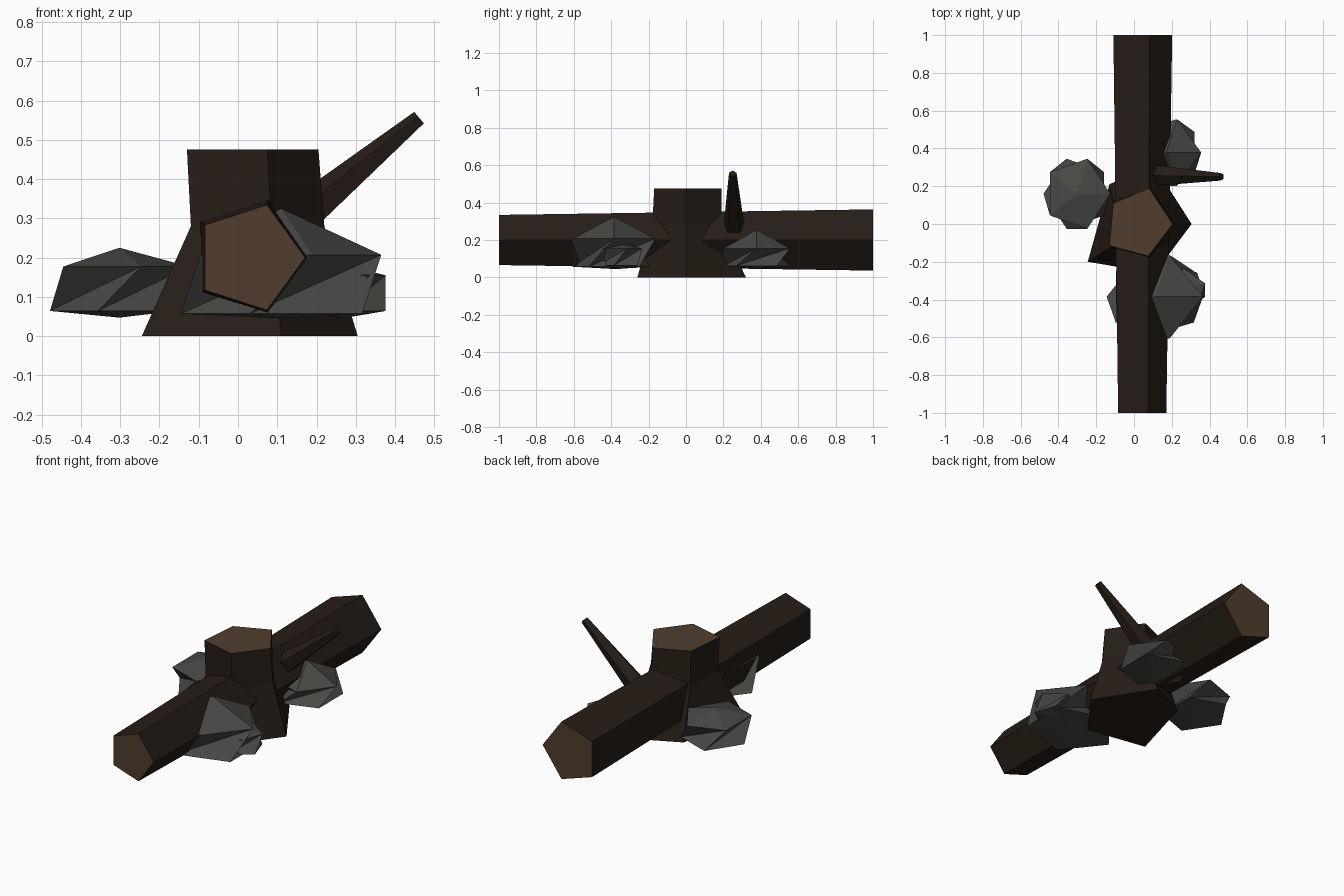
import bpy, bmesh
from math import cos, sin, pi
from mathutils import Vector

if "Cube" in bpy.data.objects:
    bpy.data.objects.remove(bpy.data.objects["Cube"])


def material(name, rgb):
    m = bpy.data.materials.new(name)
    m.diffuse_color = (*rgb, 1)
    m.use_nodes = True
    m.node_tree.nodes["Principled BSDF"].inputs["Base Color"].default_value = m.diffuse_color
    return m


BARK = material("bark", (0.019, 0.012, 0.008))
WOOD = material("cut_wood", (0.080, 0.048, 0.027))
STONE = material("stone", (0.065, 0.065, 0.060))


def loft(name, rings, mats, cap_mats=(0, 0), poles=None):
    """Skin equal-length rings; close with flat caps, or with fans to two poles.
    Antiprism rings (poles given) are joined by triangles."""
    bm = bmesh.new()
    vr = [[bm.verts.new(p) for p in r] for r in rings]
    n = len(vr[0])
    for a, b in zip(vr, vr[1:]):
        for i in range(n):
            j = (i + 1) % n
            if poles:
                bm.faces.new((a[i], a[j], b[j]))
                bm.faces.new((a[i], b[j], b[i]))
            else:
                bm.faces.new((a[i], a[j], b[j], b[i]))
    for k, ring in enumerate((vr[0], vr[-1])):
        if poles:
            tip = bm.verts.new(poles[k])
            for i in range(n):
                bm.faces.new((ring[i], ring[(i + 1) % n], tip))
        else:
            bm.faces.new(ring).material_index = cap_mats[k]
    bmesh.ops.recalc_face_normals(bm, faces=bm.faces)
    me = bpy.data.meshes.new(name)
    bm.to_mesh(me)
    bm.free()
    for m in mats:
        me.materials.append(m)
    ob = bpy.data.objects.new(name, me)
    bpy.context.collection.objects.link(ob)
    return ob


def ring(c, u, v, ru, rv=None, turn=0.0):
    """Five points around c in the plane of u and v."""
    rv = rv or ru
    return [Vector(c) + Vector(u) * ru * cos(turn + k * 2 * pi / 5)
            + Vector(v) * rv * sin(turn + k * 2 * pi / 5) for k in range(5)]


X, Y, Z = (1, 0, 0), (0, 1, 0), (0, 0, 1)

# fallen log, slightly thicker at the back
loft("log", [ring((0.03, -1, 0.2), X, Z, 0.141), ring((0.03, 1, 0.2), X, Z, 0.172)],
     [BARK, WOOD], (1, 1))

# stump with a flared, uneven foot
stump = [
    (0.0, [(0.305, 0), (0.10, 0.32), (-0.13, 0.21), (-0.245, -0.20), (0.11, -0.26)]),
    (0.28, [(0.22, 0), (0.085, 0.19), (-0.11, 0.12), (-0.12, -0.12), (0.085, -0.18)]),
    (0.475, [(0.205, 0), (0.08, 0.19), (-0.11, 0.11), (-0.13, -0.115), (0.075, -0.17)]),
]
loft("stump", [[(x, y, z) for x, y in pts] for z, pts in stump], [BARK, WOOD], (0, 1))

# broken branch rising from the log
start, end = Vector((0.10, 0.257, 0.25)), Vector((0.4625, 0.25, 0.555))
axis = (end - start).normalized()
side = Vector(Y)
up = axis.cross(side).normalized()
loft("branch", [ring(start, up, side, 0.060), ring(end, up, side, 0.021)], [BARK])


# stones: squashed icosahedra with flattened undersides
def stone(name, x, y, rx, ry, bottom, low, high, top, turn=0.0):
    loft(name,
         [ring((x, y, low), X, Y, rx, ry, turn - pi / 5), ring((x, y, high), X, Y, rx, ry, turn)],
         [STONE], poles=((x, y, bottom), (x, y, top)))


stone("large_stone", 0.11, -0.385, 0.255, 0.232, 0.045, 0.057, 0.207, 0.325)
stone("left_stone", -0.302, 0.16, 0.177, 0.195, 0.047, 0.064, 0.177, 0.225)
stone("back_stone", 0.17, 0.378, 0.186, 0.186, 0.045, 0.062, 0.155, 0.255)
stone("small_stone", 0.265, -0.35, 0.117, 0.115, 0.045, 0.064, 0.155, 0.182, pi / 10)
